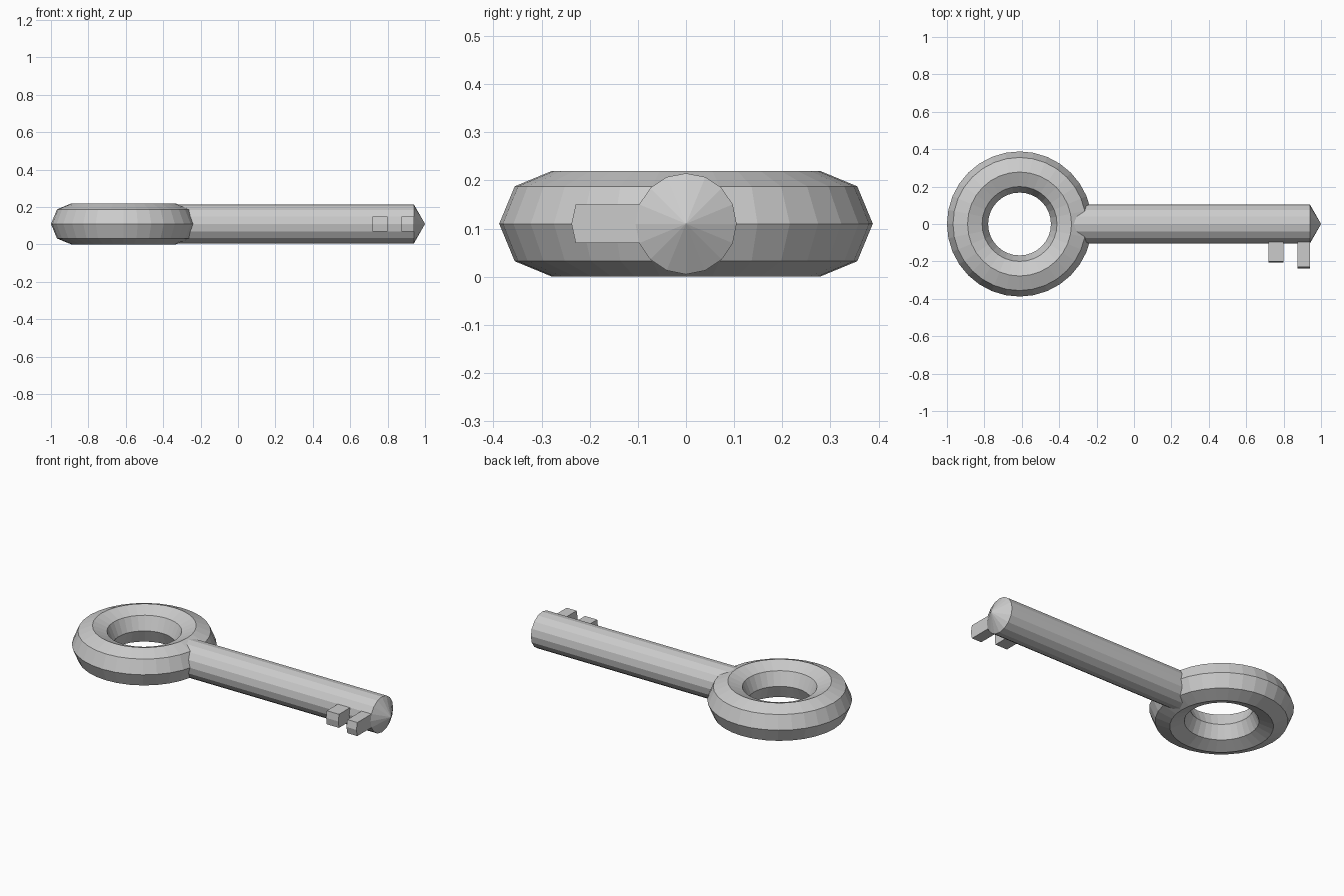
import bpy, bmesh
from math import pi
from mathutils import Matrix

if "Cube" in bpy.data.objects:
    bpy.data.objects.remove(bpy.data.objects["Cube"])

ZC = 0.11  # mid height of the key


def make_object(name, bm):
    bmesh.ops.recalc_face_normals(bm, faces=bm.faces)
    mesh = bpy.data.meshes.new(name)
    bm.to_mesh(mesh)
    bm.free()
    obj = bpy.data.objects.new(name, mesh)
    bpy.context.collection.objects.link(obj)
    return obj


# Ring-shaped handle with an octagonal section
bpy.ops.mesh.primitive_torus_add(major_segments=32, minor_segments=8,
                                 major_radius=0.278, minor_radius=0.11,
                                 location=(-0.612, 0, ZC))
bpy.context.object.name = "ring_handle"

# Round shaft with a conical tip
SIDES, RADIUS = 16, 0.105
START, SHOULDER, TIP = -0.335, 0.94, 1.0
bm = bmesh.new()
bmesh.ops.create_circle(bm, cap_ends=True, segments=SIDES, radius=RADIUS,
                        matrix=Matrix.Translation((START, 0, ZC)) @ Matrix.Rotation(pi / 2, 4, 'Y'))
ext = bmesh.ops.extrude_face_region(bm, geom=list(bm.faces), use_keep_orig=True)
bmesh.ops.translate(bm, vec=(SHOULDER - START, 0, 0),
                    verts=[v for v in ext["geom"] if isinstance(v, bmesh.types.BMVert)])
cap = next(f for f in ext["geom"] if isinstance(f, bmesh.types.BMFace))
bmesh.ops.poke(bm, faces=[cap])
for v in bm.verts:
    if v.co.x > 0.9 and abs(v.co.y) < 0.01 and abs(v.co.z - ZC) < 0.01:
        v.co.x = TIP
make_object("shaft", bm)


# Teeth: a short bar with a shallow ridge at its outer end
def tooth(name, x0, x1, y_end, y_ridge, half=0.04):
    profile = [(-0.06, ZC - half), (y_end, ZC - half), (y_ridge, ZC),
               (y_end, ZC + half), (-0.06, ZC + half)]
    bm = bmesh.new()
    face = bm.faces.new([bm.verts.new((x0, y, z)) for y, z in profile])
    ext = bmesh.ops.extrude_face_region(bm, geom=[face], use_keep_orig=True)
    bmesh.ops.translate(bm, vec=(x1 - x0, 0, 0),
                        verts=[v for v in ext["geom"] if isinstance(v, bmesh.types.BMVert)])
    make_object(name, bm)


tooth("inner_tooth", 0.72, 0.80, -0.20, -0.206)
tooth("outer_tooth", 0.875, 0.94, -0.229, -0.238)
